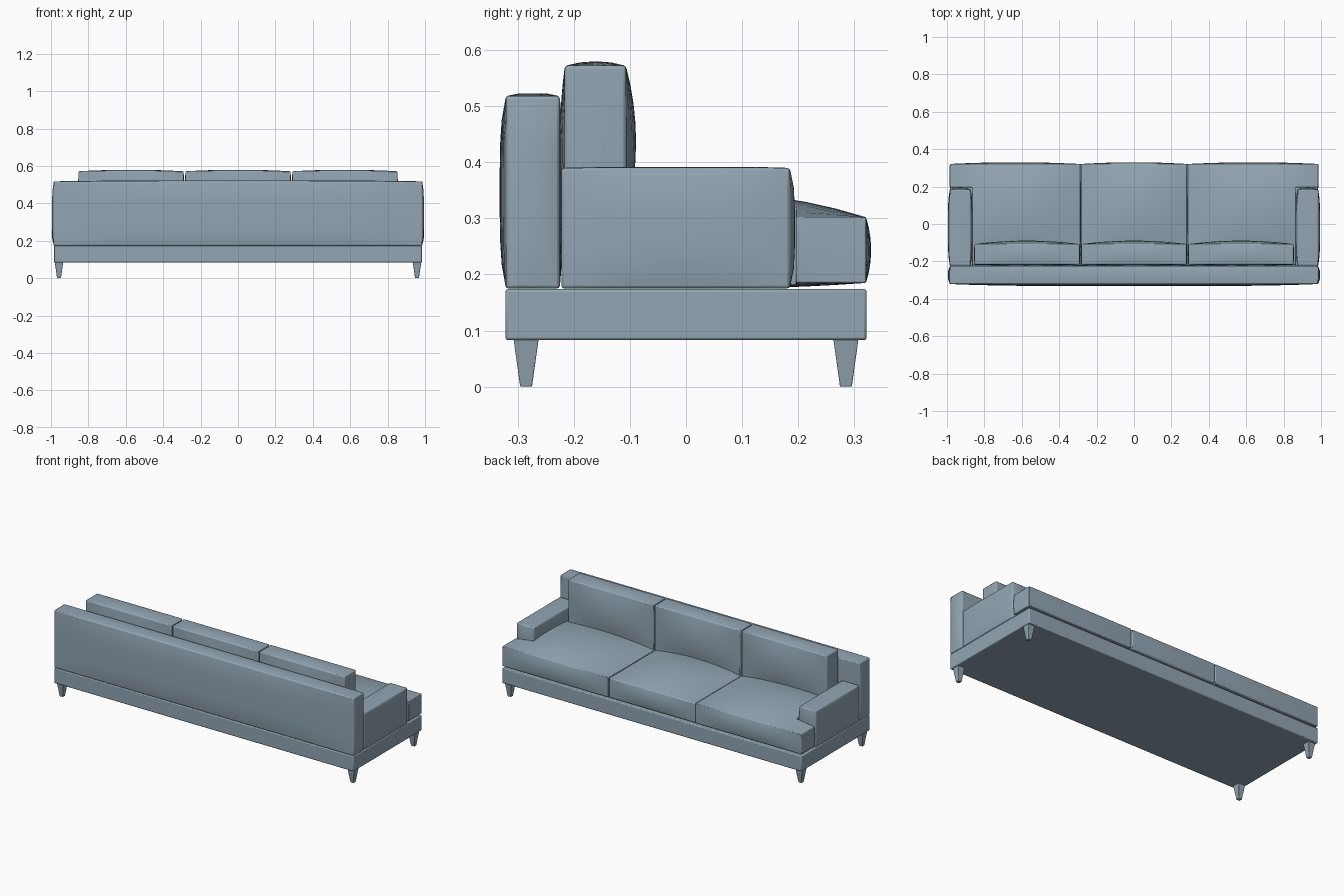
import bpy, bmesh, math
from mathutils import Vector

if "Cube" in bpy.data.objects:
    bpy.data.objects.remove(bpy.data.objects["Cube"])

fabric = bpy.data.materials.new("blue grey fabric")
fabric.diffuse_color = (0.29, 0.38, 0.45, 1)
fabric.use_nodes = True
fabric.node_tree.nodes["Principled BSDF"].inputs["Base Color"].default_value = fabric.diffuse_color


def finish(name, bm, bevel):
    bmesh.ops.recalc_face_normals(bm, faces=bm.faces[:])
    me = bpy.data.meshes.new(name)
    bm.to_mesh(me)
    bm.free()
    me.materials.append(fabric)
    ob = bpy.data.objects.new(name, me)
    bpy.context.collection.objects.link(ob)
    mod = ob.modifiers.new("soft edges", 'BEVEL')
    mod.width, mod.segments, mod.limit_method = bevel, 2, 'ANGLE'
    mod.angle_limit = math.radians(40)
    bpy.ops.object.select_all(action='DESELECT')
    ob.select_set(True)
    bpy.context.view_layer.objects.active = ob
    bpy.ops.object.shade_smooth_by_angle(angle=math.radians(35))
    return ob


def padded(name, outline, z0, z1, lo, hi, power=2, bevel=0.005, cuts=(12, 10, 6)):
    """Extrude an outline, slice it into a grid and puff each side out.
    lo / hi: bulge of the negative / positive side along x, y, z."""
    bm = bmesh.new()
    face = bm.faces.new([bm.verts.new((x, y, z0)) for x, y in outline])
    ext = bmesh.ops.extrude_face_region(bm, geom=[face], use_keep_orig=True)
    for g in ext["geom"]:
        if isinstance(g, bmesh.types.BMVert):
            g.co.z = z1
    xs, ys = [p[0] for p in outline], [p[1] for p in outline]
    a = Vector((min(xs), min(ys), z0))
    b = Vector((max(xs), max(ys), z1))
    for axis in range(3):
        n = Vector((0, 0, 0))
        n[axis] = 1
        for i in range(1, cuts[axis]):
            bmesh.ops.bisect_plane(bm, geom=bm.verts[:] + bm.edges[:] + bm.faces[:],
                                   plane_co=a.lerp(b, i / cuts[axis]), plane_no=n)
    mid, half = (a + b) / 2, (b - a) / 2
    for v in bm.verts:
        u = [(v.co[i] - mid[i]) / half[i] for i in range(3)]
        f = [max(0, 1 - abs(t) ** power) for t in u]
        for i in range(3):
            if abs(u[i]) > 0.999:
                puff = f[(i + 1) % 3] * f[(i + 2) % 3]
                v.co[i] += hi[i] * puff if u[i] > 0 else -lo[i] * puff
    return finish(name, bm, bevel)


def rect(x0, x1, y0, y1):
    return [(x0, y0), (x1, y0), (x1, y1), (x0, y1)]


# Plinth
padded("base", rect(-0.985, 0.985, -0.322, 0.322), 0.083, 0.174,
       (0, 0, 0), (0, 0, 0), bevel=0.005, cuts=(1, 1, 1))

# Backrest along the -y side
padded("backrest", rect(-0.985, 0.985, -0.321, -0.225), 0.175, 0.518,
       (0.009, 0.011, 0), (0.009, 0.005, 0.005), power=4, cuts=(16, 4, 8))

# Seat cushions; the outer two wrap around the arm fronts
padded("seat_cushion_middle", rect(-0.283, 0.283, -0.22, 0.321), 0.185, 0.302,
       (0.002, 0, 0.01), (0.002, 0.009, 0.043))

for s, side in ((-1, "left"), (1, "right")):
    # Arm
    xs = sorted((s * 0.873, s * 0.985))
    inner, outer = (0.01, 0.01)
    padded("arm_" + side, rect(xs[0], xs[1], -0.222, 0.185), 0.175, 0.39,
           (outer, 0, 0), (inner, 0.009, 0.002), power=4, cuts=(4, 10, 6))
    tee = [(0.287, -0.22), (0.866, -0.22), (0.866, 0.196),
           (0.985, 0.196), (0.985, 0.321), (0.287, 0.321)]
    lo, hi = [0.002, 0, 0.01], [0.004, 0.009, 0.043]
    padded("seat_cushion_" + side, [(s * x, y) for x, y in tee], 0.185, 0.302, lo, hi)

# Back cushions
for name, x0, x1 in (("left", -0.852, -0.291), ("middle", -0.281, 0.281), ("right", 0.291, 0.852)):
    padded("back_cushion_" + name, rect(x0, x1, -0.216, -0.107), 0.30, 0.572,
           (0.004, 0.009, 0), (0.004, 0.018, 0.008), cuts=(12, 4, 8))

# Tapered square legs
for sx, xn in ((-1, "left"), (1, "right")):
    for sy, yn in ((-1, "back"), (1, "front")):
        bm = bmesh.new()
        bmesh.ops.create_cube(bm, size=1)
        for v in bm.verts:
            w = 0.045 if v.co.z > 0 else 0.021
            v.co = (sx * 0.957 + v.co.x * w, sy * 0.285 + v.co.y * w,
                    0.086 if v.co.z > 0 else 0)
        finish("leg_%s_%s" % (yn, xn), bm, 0.002)
